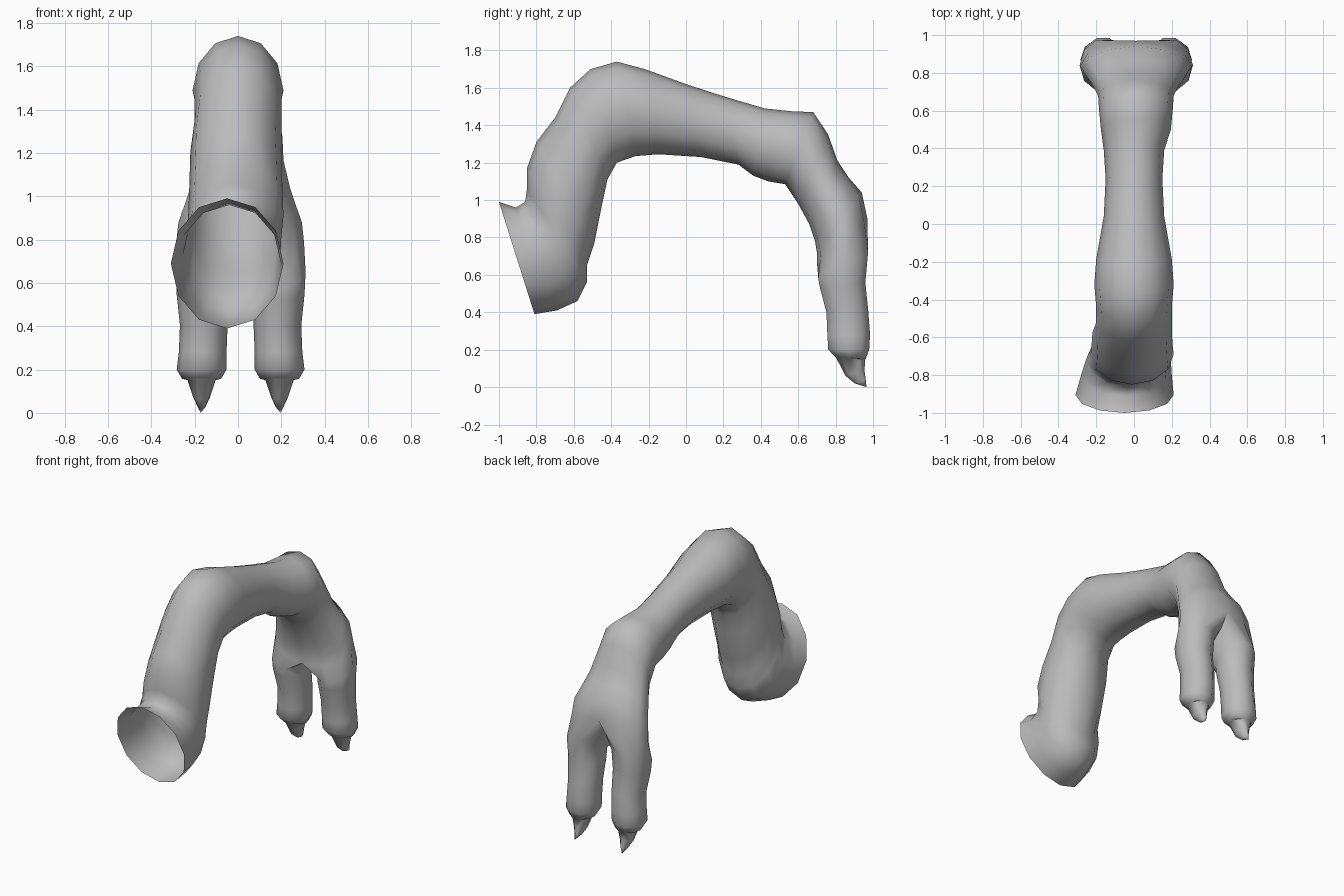
import bpy, bmesh
from math import sin, cos, radians
from mathutils import Vector

if "Cube" in bpy.data.objects:
    bpy.data.objects.remove(bpy.data.objects["Cube"], do_unlink=True)

skin = bpy.data.materials.new("plain grey")
skin.use_nodes = True
GREY = (0.5, 0.5, 0.5, 1)
skin.diffuse_color = GREY
skin.node_tree.nodes["Principled BSDF"].inputs["Base Color"].default_value = GREY

SIDES = 12

# Each section: outer y, outer z, inner y, inner z, half width, centre x
ARM = [
    (-1.0, .99, -.81, .39, .26, -.05),
    (-.91, .96, -.69, .41, .24, -.04),
    (-.86, .99, -.58, .46, .225, -.03),
    (-.85, 1.06, -.53, .56, .22, -.02),
    (-.85, 1.17, -.53, .65, .22, -.01),
    (-.80, 1.31, -.49, .77, .215, -.01),
    (-.70, 1.44, -.45, .97, .21, -.01),
    (-.62, 1.60, -.42, 1.11, .20, 0),
    (-.51, 1.70, -.37, 1.20, .20, 0),
    (-.37, 1.74, -.27, 1.235, .21, 0),
    (-.22, 1.70, -.15, 1.245, .20, 0),
    (0, 1.62, .08, 1.23, .16, 0),
    (.20, 1.555, .28, 1.19, .15, 0),
    (.42, 1.49, .36, 1.13, .16, 0),
    (.56, 1.475, .44, 1.10, .185, .01),
    (.68, 1.47, .53, 1.085, .195, .01),
    (.76, 1.35, .60, .98, .20, .01),
    (.81, 1.21, .66, .87, .23, .01),
    (.87, 1.12, .69, .78, .26, .01),
    (.94, 1.04, .70, .72, .285, .01),
    (.97, .90, .70, .67, .295, .01),
]
FINGER = [
    (.98, .72, .70, .58, .125, .175),
    (.965, .56, .71, .53, .12, .175),
    (.98, .41, .745, .40, .11, .17),
    (.99, .28, .75, .28, .11, .175),
    (.985, .20, .755, .20, .115, .18),
    (.965, .15, .79, .165, .09, .18),
    (.962, .148, .80, .155, .065, .18),
    (.957, .09, .85, .06, .04, .18),
    (.963, .035, .90, .02, .018, .18),
]
MIDLINE = .012


def section(bm, data, angles, side=1, offset=0):
    oy, oz, iy, iz, half, cx = data
    outer, inner = Vector((0, oy, oz)), Vector((0, iy, iz))
    mid, arm = (outer + inner) / 2, (outer - inner) / 2
    ring = []
    for a in angles:
        p = mid + arm * cos(radians(a))
        p.x = offset + side * (cx + half * sin(radians(a)))
        ring.append(bm.verts.new(p))
    return ring


def bridge(bm, a, b):
    for i in range(len(a)):
        j = (i + 1) % len(a)
        bm.faces.new((a[i], a[j], b[j], b[i]))


bm = bmesh.new()

# Bent hollow arm and palm, open at the flared end
rings = [section(bm, s, [i * 360 / SIDES for i in range(SIDES)]) for s in ARM]
for a, b in zip(rings, rings[1:]):
    bridge(bm, a, b)

# Webbing: a row of points that divides the palm into two loops
palm = rings[-1]
top, bottom = palm[0].co, palm[SIDES // 2].co
web = []
for t in (.25, .5, .75):
    p = bottom.lerp(top, t)
    p.z -= .04
    web.append(bm.verts.new(p))

# Two fingers, each ending in a claw
half = SIDES // 2
finger_angles = [-18 + 36 * i for i in range(10)]
for side in (1, -1):
    loop = [palm[(side * i) % SIDES] for i in range(half + 1)] + web
    for s in FINGER:
        ring = section(bm, s, finger_angles, side, MIDLINE)
        bridge(bm, loop, ring)
        loop = ring
    tip = bm.verts.new((MIDLINE + side * .185, .965, 0))
    for i in range(10):
        bm.faces.new((loop[i], loop[(i + 1) % 10], tip))

bmesh.ops.recalc_face_normals(bm, faces=bm.faces)
# Make sure the shell faces outward: the highest face must point up
highest = max(bm.faces, key=lambda f: f.calc_center_median().z)
if highest.normal.z < 0:
    bmesh.ops.reverse_faces(bm, faces=bm.faces)

mesh = bpy.data.meshes.new("clawed_arm")
bm.to_mesh(mesh)
bm.free()
mesh.materials.append(skin)
arm = bpy.data.objects.new("clawed_arm", mesh)
bpy.context.collection.objects.link(arm)
bpy.context.view_layer.objects.active = arm
arm.select_set(True)
bpy.ops.object.shade_smooth_by_angle(angle=radians(60))
